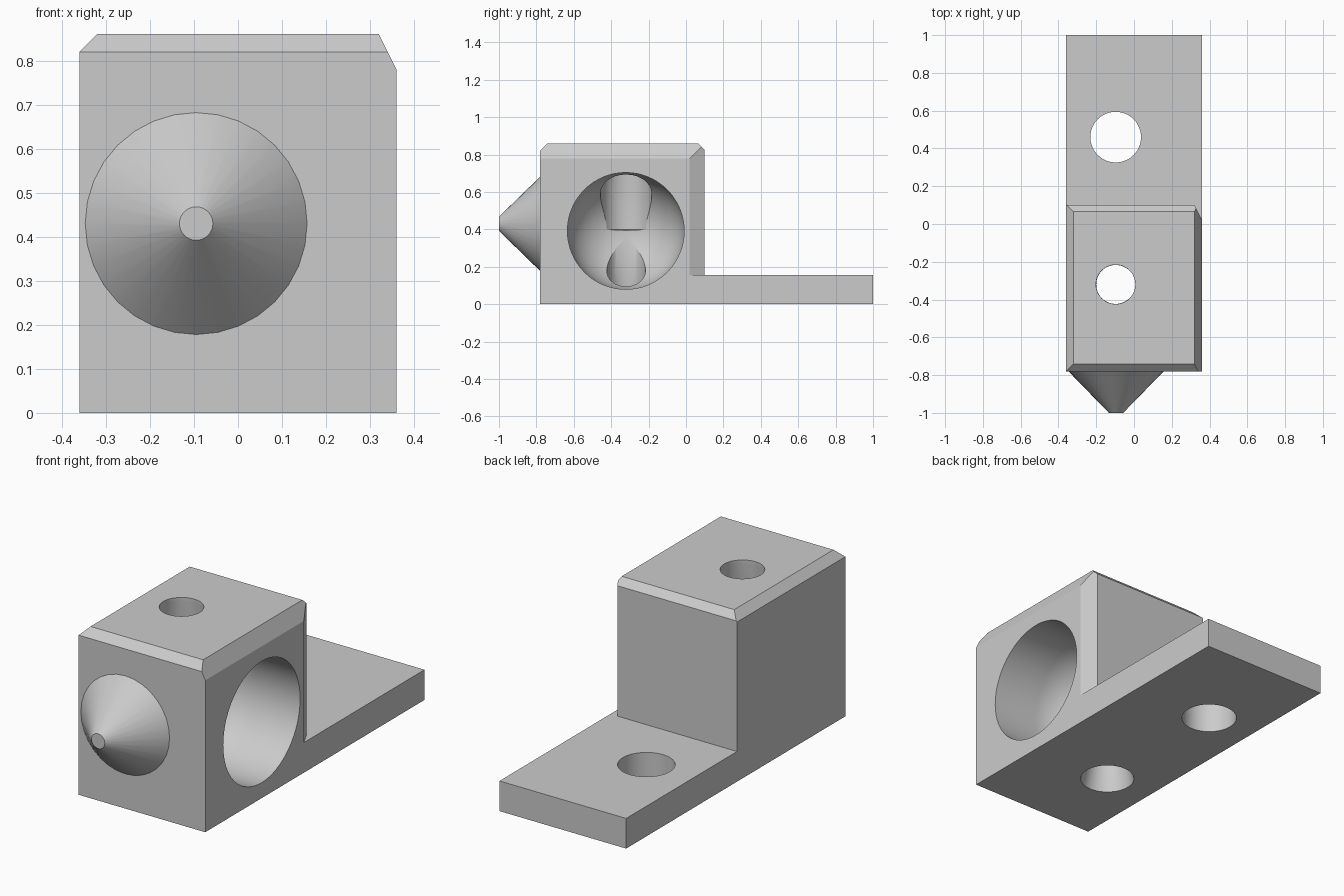
import bpy, bmesh, math
from mathutils import Matrix, Vector

cube = bpy.data.objects.get("Cube")
if cube:
    bpy.data.objects.remove(cube, do_unlink=True)

grey = bpy.data.materials.new("light_grey")
grey.use_nodes = True
colour = (0.6, 0.6, 0.6, 1)
grey.diffuse_color = colour
grey.node_tree.nodes["Principled BSDF"].inputs["Base Color"].default_value = colour


def finish(name, bm):
    bmesh.ops.recalc_face_normals(bm, faces=bm.faces)
    mesh = bpy.data.meshes.new(name)
    bm.to_mesh(mesh)
    bm.free()
    mesh.materials.append(grey)
    obj = bpy.data.objects.new(name, mesh)
    bpy.context.collection.objects.link(obj)
    return obj


def box_mesh(low, high):
    low, high = Vector(low), Vector(high)
    bm = bmesh.new()
    bmesh.ops.create_cube(bm, size=1)
    bmesh.ops.scale(bm, vec=high - low, verts=bm.verts)
    bmesh.ops.translate(bm, vec=(low + high) / 2, verts=bm.verts)
    return bm


def lathe(name, profile, centre, rotation=None, steps=48):
    """Spin (radius, height) points around z, then turn and place the result."""
    bm = bmesh.new()
    points = [(0, profile[0][1])] + profile + [(0, profile[-1][1])]
    verts = [bm.verts.new((r, 0, h)) for r, h in points]
    edges = [bm.edges.new(pair) for pair in zip(verts, verts[1:])]
    bmesh.ops.spin(bm, geom=verts + edges, cent=(0, 0, 0), axis=(0, 0, 1),
                   angle=math.tau, steps=steps)
    bmesh.ops.remove_doubles(bm, verts=bm.verts, dist=0.0002)
    matrix = Matrix.Translation(centre) @ (rotation or Matrix())
    bmesh.ops.transform(bm, matrix=matrix, verts=bm.verts)
    return finish(name, bm)


def boolean(target, other, operation):
    mod = target.modifiers.new(operation.lower(), 'BOOLEAN')
    mod.operation, mod.object, mod.solver = operation, other, 'EXACT'
    bpy.context.view_layer.objects.active = target
    bpy.ops.object.modifier_apply(modifier=mod.name)
    bpy.data.objects.remove(other, do_unlink=True)


def smooth(obj):
    bpy.ops.object.select_all(action='DESELECT')
    obj.select_set(True)
    bpy.context.view_layer.objects.active = obj
    bpy.ops.object.shade_smooth_by_angle(angle=math.radians(25))


# Upper block with chamfered edges, each cut by a plane (point, outward normal)
W, FRONT, BACK, STEP, TOP = 0.36, -0.78, 0.1, 0.155, 0.86
block = box_mesh((-W, FRONT, STEP), (W, BACK, TOP))
chamfers = [
    ((0, FRONT + 0.04, TOP), (0, -1, 1)),
    ((0, BACK - 0.035, TOP), (0, 1, 1)),
    ((-W + 0.04, 0, TOP), (-1, 0, 1)),
    ((W - 0.04, 0, TOP), (2, 0, 1)),
    ((W - 0.04, BACK, 0), (2, 1, 0)),
]
for point, normal in chamfers:
    cut = bmesh.ops.bisect_plane(block, geom=block.verts[:] + block.edges[:] + block.faces[:],
                                 plane_co=point, plane_no=normal, clear_outer=True)
    rim = [e for e in cut['geom_cut'] if isinstance(e, bmesh.types.BMEdge)]
    bmesh.ops.contextual_create(block, geom=rim)
upper_block = finish("upper_block", block)

# Base plate running out behind the block
body = finish("mounting_body", box_mesh((-W, FRONT, 0), (W, 1, STEP)))
boolean(body, upper_block, 'UNION')

# Round-ended socket in the left side
R, tip = 0.312, -0.204
dome = [(R * math.sin(a), tip + R - R * math.cos(a))
        for a in (math.pi / 2 * i / 16 for i in range(1, 17))]
socket = lathe("socket_cutter", dome + [(R, 0.5)], (0, -0.322, 0.392),
               Matrix.Rotation(math.pi / 2, 4, 'Y'), 64)
boolean(body, socket, 'DIFFERENCE')

# Vertical bore through the block and a plain hole through the plate
bore = [(0.131, -0.05), (0.131, 0), (0.103, 0.12), (0.103, 0.395), (0.137, 0.4),
        (0.137, 0.62), (0.104, 0.84), (0.104, 0.95)]
boolean(body, lathe("bore_cutter", bore, (-0.097, -0.32, 0)), 'DIFFERENCE')
hole = [(0.134, -0.1), (0.134, 0.3)]
boolean(body, lathe("hole_cutter", hole, (-0.097, 0.46, 0)), 'DIFFERENCE')
smooth(body)

# Blunt cone on the front
stud = lathe("pointed_stud", [(0.252, 0), (0.038, 0.22)], (-0.095, FRONT, 0.43),
             Matrix.Rotation(math.pi / 2, 4, 'X'), 32)
smooth(stud)
